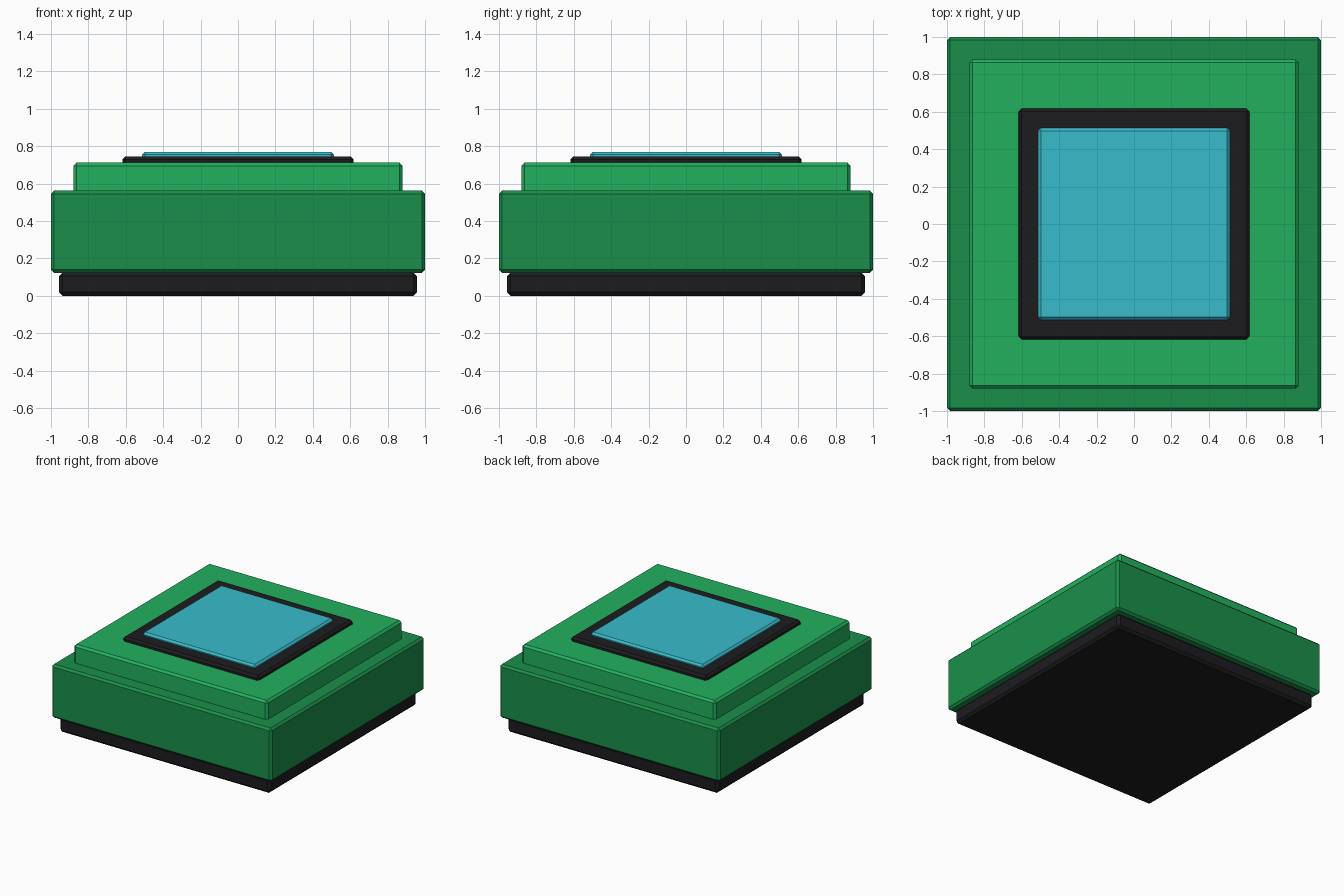
import bpy, bmesh

if "Cube" in bpy.data.objects:
    bpy.data.objects.remove(bpy.data.objects["Cube"])


def material(name, rgb):
    m = bpy.data.materials.new(name)
    m.diffuse_color = (*rgb, 1)
    m.use_nodes = True
    m.node_tree.nodes["Principled BSDF"].inputs["Base Color"].default_value = m.diffuse_color
    return m


def slab(name, half, z0, z1, bevel, mat):
    """Square slab with a single chamfer on every edge."""
    bm = bmesh.new()
    bmesh.ops.create_cube(bm, size=1)
    for v in bm.verts:
        v.co.x *= 2 * half
        v.co.y *= 2 * half
        v.co.z = z1 if v.co.z > 0 else z0
    bmesh.ops.bevel(bm, geom=bm.edges[:], offset=bevel, segments=1,
                    profile=0.5, affect='EDGES')
    bmesh.ops.recalc_face_normals(bm, faces=bm.faces[:])
    mesh = bpy.data.meshes.new(name)
    bm.to_mesh(mesh)
    bm.free()
    mesh.materials.append(mat)
    obj = bpy.data.objects.new(name, mesh)
    bpy.context.collection.objects.link(obj)
    return obj


black = material("black", (0.012, 0.012, 0.014))
dark_green = material("dark_green", (0.01, 0.275, 0.069))
green = material("green", (0.016, 0.434, 0.112))
cyan = material("cyan", (0.04, 0.50, 0.60))

# Stacked parts from the foot up; upper parts sink slightly into those below
slab("base", 0.957, 0.0, 0.125, 0.02, black)
slab("body", 1.0, 0.123, 0.562, 0.017, dark_green)
slab("upper_deck", 0.88, 0.53, 0.712, 0.017, green)
slab("screen_frame", 0.618, 0.68, 0.746, 0.017, black)
slab("screen", 0.513, 0.71, 0.77, 0.015, cyan)
